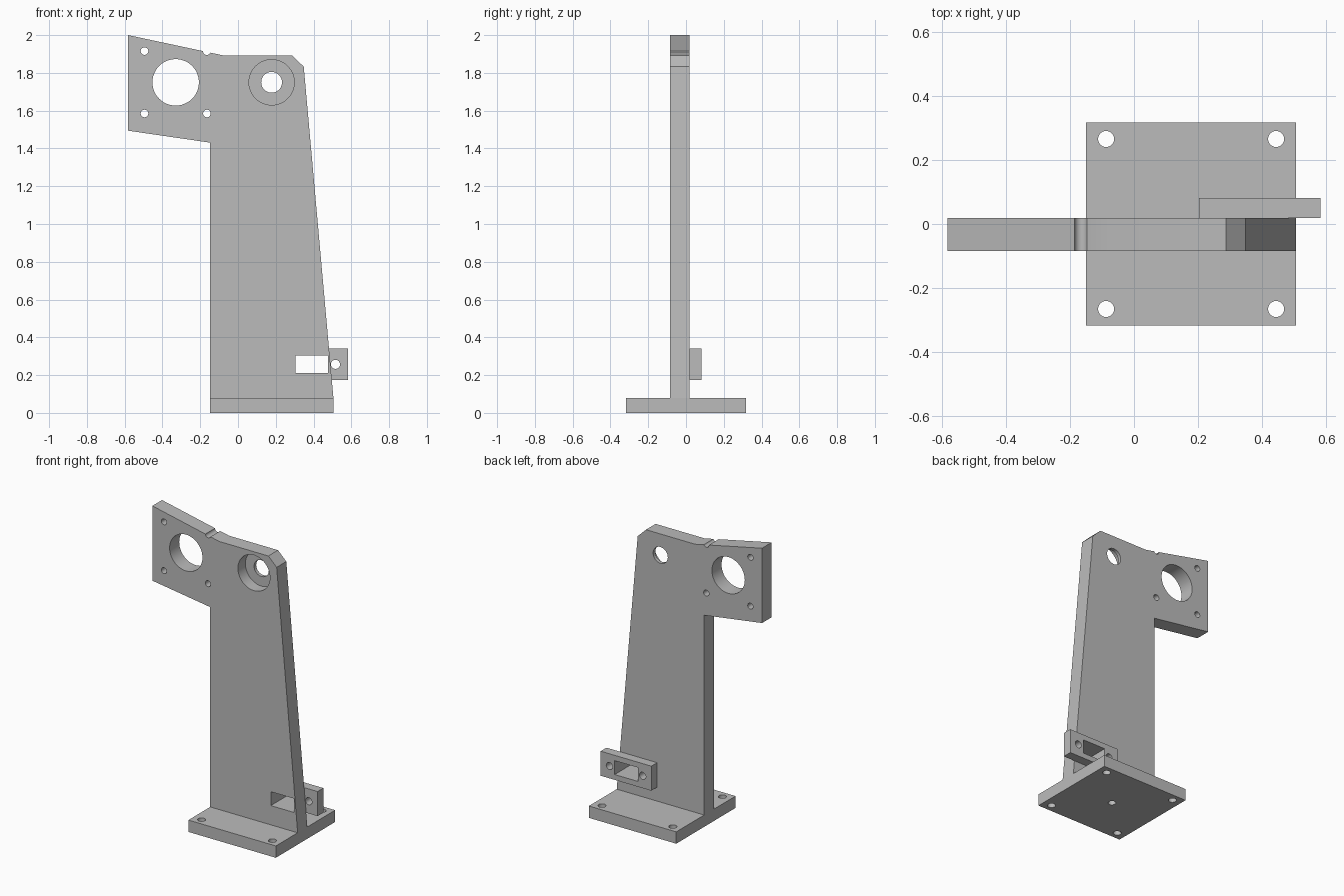
import bpy, bmesh
from math import radians
from mathutils import Matrix, Vector

default = bpy.data.objects.get("Cube")
if default:
    bpy.data.objects.remove(default, do_unlink=True)

# Single grey material
grey = bpy.data.materials.new("machined grey")
grey.use_nodes = True
grey.diffuse_color = (0.5, 0.5, 0.5, 1)
grey.node_tree.nodes["Principled BSDF"].inputs["Base Color"].default_value = (0.5, 0.5, 0.5, 1)


def add_object(name, bm):
    bmesh.ops.recalc_face_normals(bm, faces=bm.faces)
    mesh = bpy.data.meshes.new(name)
    bm.to_mesh(mesh)
    bm.free()
    mesh.materials.append(grey)
    obj = bpy.data.objects.new(name, mesh)
    bpy.context.scene.collection.objects.link(obj)
    return obj


def box(name, low, high):
    low, high = Vector(low), Vector(high)
    bm = bmesh.new()
    bmesh.ops.create_cube(bm, size=1)
    bmesh.ops.scale(bm, vec=high - low, verts=bm.verts)
    bmesh.ops.translate(bm, vec=(low + high) / 2, verts=bm.verts)
    return add_object(name, bm)


def slab(name, outline, front, back):
    """Extrude an x-z outline along y."""
    bm = bmesh.new()
    face = bm.faces.new([bm.verts.new((x, front, z)) for x, z in outline])
    new = bmesh.ops.extrude_face_region(bm, geom=[face])["geom"]
    verts = [g for g in new if isinstance(g, bmesh.types.BMVert)]
    bmesh.ops.translate(bm, vec=(0, back - front, 0), verts=verts)
    return add_object(name, bm)


def drill(centre, radius, depth, axis):
    """Cylindrical cutter centred on a point, along y or z."""
    turn = Matrix.Rotation(radians(90), 4, 'X') if axis == 'y' else Matrix()
    bm = bmesh.new()
    bmesh.ops.create_cone(bm, cap_ends=True, segments=48, radius1=radius,
                          radius2=radius, depth=depth,
                          matrix=Matrix.Translation(centre) @ turn)
    return add_object("cutter", bm)


def cut(obj, cutters):
    bpy.ops.object.select_all(action='DESELECT')
    bpy.context.view_layer.objects.active = obj
    obj.select_set(True)
    for cutter in cutters:
        mod = obj.modifiers.new("cut", 'BOOLEAN')
        mod.operation, mod.solver, mod.object = 'DIFFERENCE', 'EXACT', cutter
        bpy.ops.object.modifier_apply(modifier=mod.name)
        bpy.data.objects.remove(cutter, do_unlink=True)
    bpy.ops.object.shade_smooth_by_angle(angle=radians(30))


FRONT, BACK, BASE_TOP = -0.084, 0.019, 0.08

# Base plate with corner holes and a blind hole underneath
base = box("base_plate", (-0.149, -0.317, 0), (0.505, 0.317, BASE_TOP))
holes = [drill((0.178 + sx * 0.265, sy * 0.265, 0.04), 0.025, 0.3, 'z')
         for sx in (-1, 1) for sy in (-1, 1)]
holes.append(drill((0.178, 0, 0), 0.024, 0.12, 'z'))
cut(base, holes)

# Upright with side arm
upright = slab("upright_plate", [
    (-0.149, BASE_TOP), (0.505, BASE_TOP), (0.348, 1.833), (0.286, 1.893),
    (-0.08, 1.893), (-0.582, 2.0), (-0.582, 1.494), (-0.149, 1.431)], FRONT, BACK)

# Motor bore, its four bolt holes (one breaks the top edge), shaft bore
# with counterbore, and window
mx, mz = -0.33, 1.75
holes = [drill((mx, 0, mz), 0.123, 1, 'y')]
holes += [drill((mx + sx * 0.165, 0, mz + sz * 0.165), 0.02, 1, 'y')
          for sx in (-1, 1) for sz in (-1, 1)]
holes.append(drill((0.178, -0.104, 1.75), 0.12, 0.2, 'y'))
holes.append(drill((0.178, 0, 1.75), 0.055, 1, 'y'))
window = ((0.304, -1, 0.21), (0.477, 1, 0.304))
holes.append(box("cutter", *window))
cut(upright, holes)

# Rear bracket with window and two screw holes
bracket = box("sensor_bracket", (0.203, BACK, 0.174), (0.582, 0.081, 0.34))
holes = [drill((0.392 + s * 0.124, 0.05, 0.257), 0.024, 0.3, 'y') for s in (-1, 1)]
holes.append(box("cutter", *window))
cut(bracket, holes)
